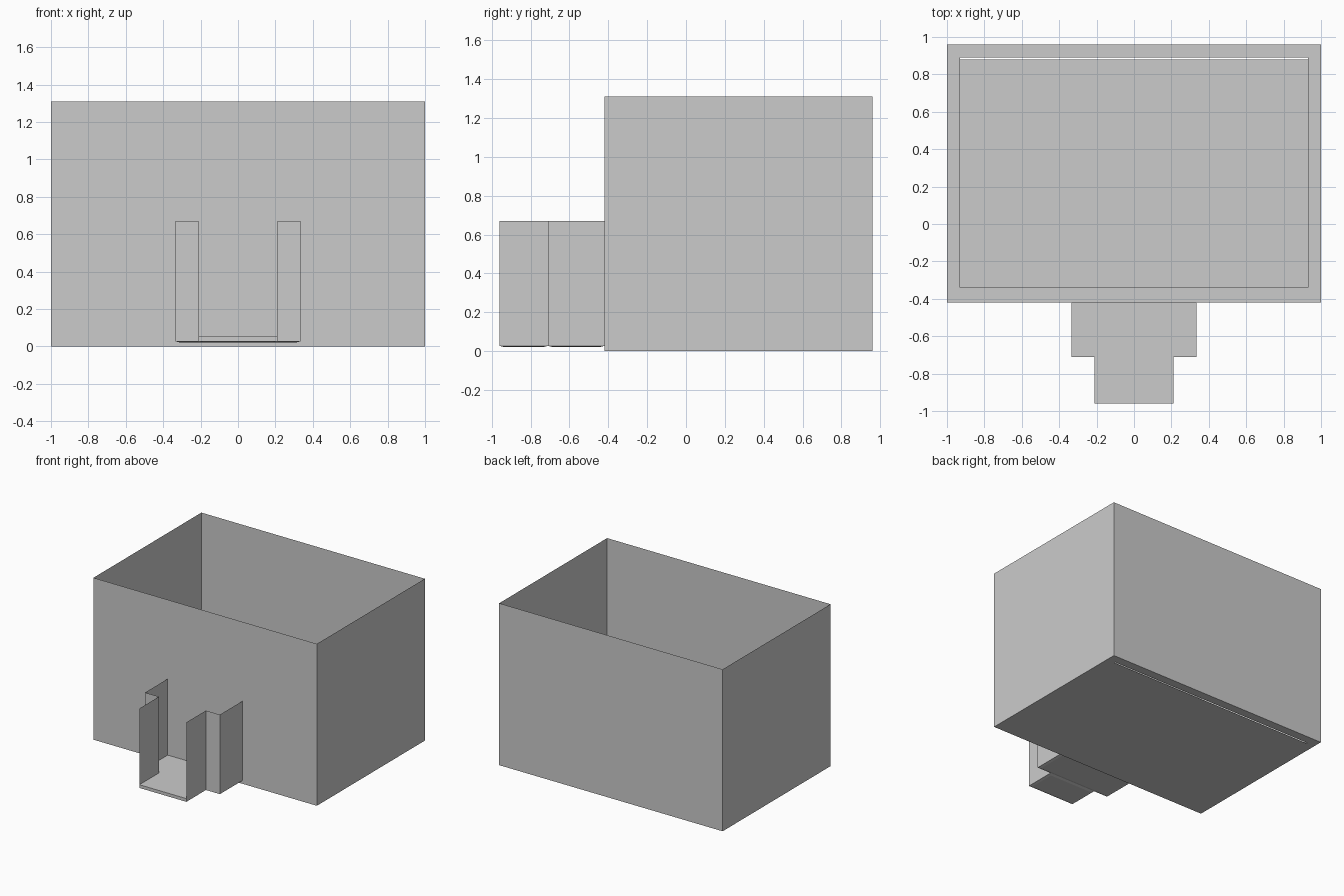
import bpy, bmesh

if "Cube" in bpy.data.objects:
    bpy.data.objects.remove(bpy.data.objects["Cube"])


def make(name, verts, faces):
    mesh = bpy.data.meshes.new(name)
    mesh.from_pydata(verts, [], faces)
    mesh.update()
    obj = bpy.data.objects.new(name, mesh)
    bpy.context.collection.objects.link(obj)
    return obj


def sheet_wall(name, path, z0, z1, closed=False):
    """Thin upright sheet following a path of xy points."""
    n = len(path)
    verts = [(x, y, z) for z in (z0, z1) for x, y in path]
    faces = [(i, (i + 1) % n, n + (i + 1) % n, n + i)
             for i in range(n if closed else n - 1)]
    return make(name, verts, faces)


def rect(x, y0, y1):
    return [(-x, y0), (x, y0), (x, y1), (-x, y1)]


def slab(name, x, y0, y1, layers):
    """Closed slab from stacked rectangles given as (inset, z)."""
    verts = [(px, py, z) for inset, z in layers
             for px, py in rect(x - inset, y0 + inset, y1 - inset)]
    faces = [(3, 2, 1, 0)]
    for k in range(len(layers) - 1):
        a = 4 * k
        faces += [(a + i, a + (i + 1) % 4, a + 4 + (i + 1) % 4, a + 4 + i)
                  for i in range(4)]
    t = 4 * (len(layers) - 1)
    faces.append((t, t + 1, t + 2, t + 3))
    return make(name, verts, faces)


# Main room: four thin walls, open at the top
outer = rect(1.0, -0.42, 0.96)
inner = rect(0.93, -0.34, 0.89)
sheet_wall("room_walls", outer, 0.0, 1.31, closed=True)

# Low ledge running around the inside of the walls
ledge_verts = [(x, y, z) for z in (0.0, 0.02) for r in (outer, inner) for x, y in r]
ledge_faces = []
for i in range(4):
    j = (i + 1) % 4
    ledge_faces += [(j, i, 4 + i, 4 + j),
                    (8 + i, 8 + j, 12 + j, 12 + i),
                    (4 + j, 4 + i, 12 + i, 12 + j)]
make("floor_ledge", ledge_verts, ledge_faces)

# Floor panel, leaving a narrow slot along the back
make("room_floor", [(x, y, 0.0) for x, y in rect(0.93, -0.34, 0.88)], [(0, 1, 2, 3)])

# Stepped porch side walls
for side, s in (("left", -1), ("right", 1)):
    path = [(s * 0.21, -0.96), (s * 0.21, -0.71), (s * 0.335, -0.71), (s * 0.335, -0.42)]
    sheet_wall("porch_wall_" + side, path, 0.027, 0.67)

# Porch floors with slightly chamfered undersides
profile = [(0.02, 0.022), (0.0, 0.027), (0.0, 0.053)]
slab("porch_floor_front", 0.21, -0.96, -0.71, profile)
slab("porch_floor_rear", 0.335, -0.71, -0.42, profile)
